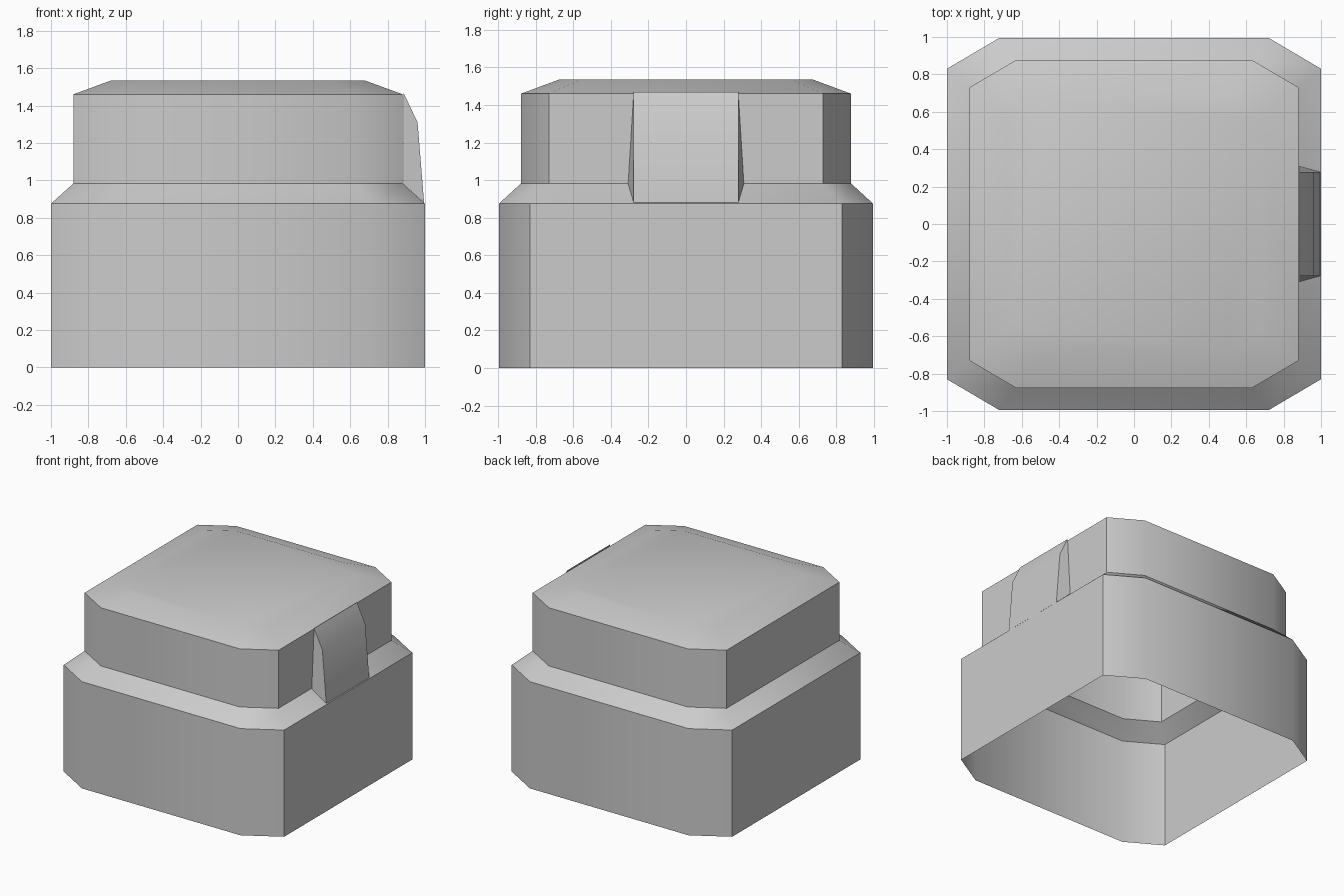
import bpy
import bmesh
import math

cube = bpy.data.objects.get("Cube")
if cube:
    bpy.data.objects.remove(cube, do_unlink=True)

grey = bpy.data.materials.new("plain_grey")
grey.use_nodes = True
colour = (0.6, 0.6, 0.6, 1)
grey.diffuse_color = colour
grey.node_tree.nodes["Principled BSDF"].inputs["Base Color"].default_value = colour


def finish(name, bm):
    bmesh.ops.recalc_face_normals(bm, faces=bm.faces)
    mesh = bpy.data.meshes.new(name)
    bm.to_mesh(mesh)
    bm.free()
    mesh.materials.append(grey)
    obj = bpy.data.objects.new(name, mesh)
    bpy.context.collection.objects.link(obj)
    bpy.ops.object.select_all(action='DESELECT')
    obj.select_set(True)
    bpy.context.view_layer.objects.active = obj
    bpy.ops.object.shade_smooth_by_angle(angle=math.radians(42))
    return obj


def octagon(bm, half_x, half_y, cut_x, cut_y, z):
    """Ring of a rectangle with cut corners."""
    a, b = half_x - cut_x, half_y - cut_y
    points = [(half_x, -b), (half_x, b), (a, half_y), (-a, half_y),
              (-half_x, b), (-half_x, -b), (-a, -half_y), (a, -half_y)]
    return [bm.verts.new((x, y, z)) for x, y in points]


# Stepped cap: one shell, open underneath
bm = bmesh.new()
sections = [(1.0, 0.995, 0.28, 0.165, 0), (1.0, 0.995, 0.28, 0.165, 0.875),
            (0.88, 0.877, 0.25, 0.147, 0.983), (0.88, 0.877, 0.25, 0.147, 1.46),
            (0.675, 0.675, 0.19, 0.113, 1.535)]
rings = [octagon(bm, *s) for s in sections]
for low, high in zip(rings, rings[1:]):
    for i in range(len(low)):
        j = (i + 1) % len(low)
        bm.faces.new((low[i], low[j], high[j], high[i]))
bm.faces.new(rings[-1])
finish("cap_shell", bm)

# Wedge-shaped latch on the left side, open at the back
bm = bmesh.new()
profile = [(0.885, 0.278, 1.468), (0.96, 0.278, 1.31),
           (0.995, 0.278, 0.88), (0.885, 0.308, 0.98)]
front, back = [[bm.verts.new((x, side * y, z)) for x, y, z in profile]
               for side in (-1, 1)]
bm.faces.new(front)
bm.faces.new(back)
for i in range(2):
    bm.faces.new((front[i], front[i + 1], back[i + 1], back[i]))
finish("side_latch", bm)
